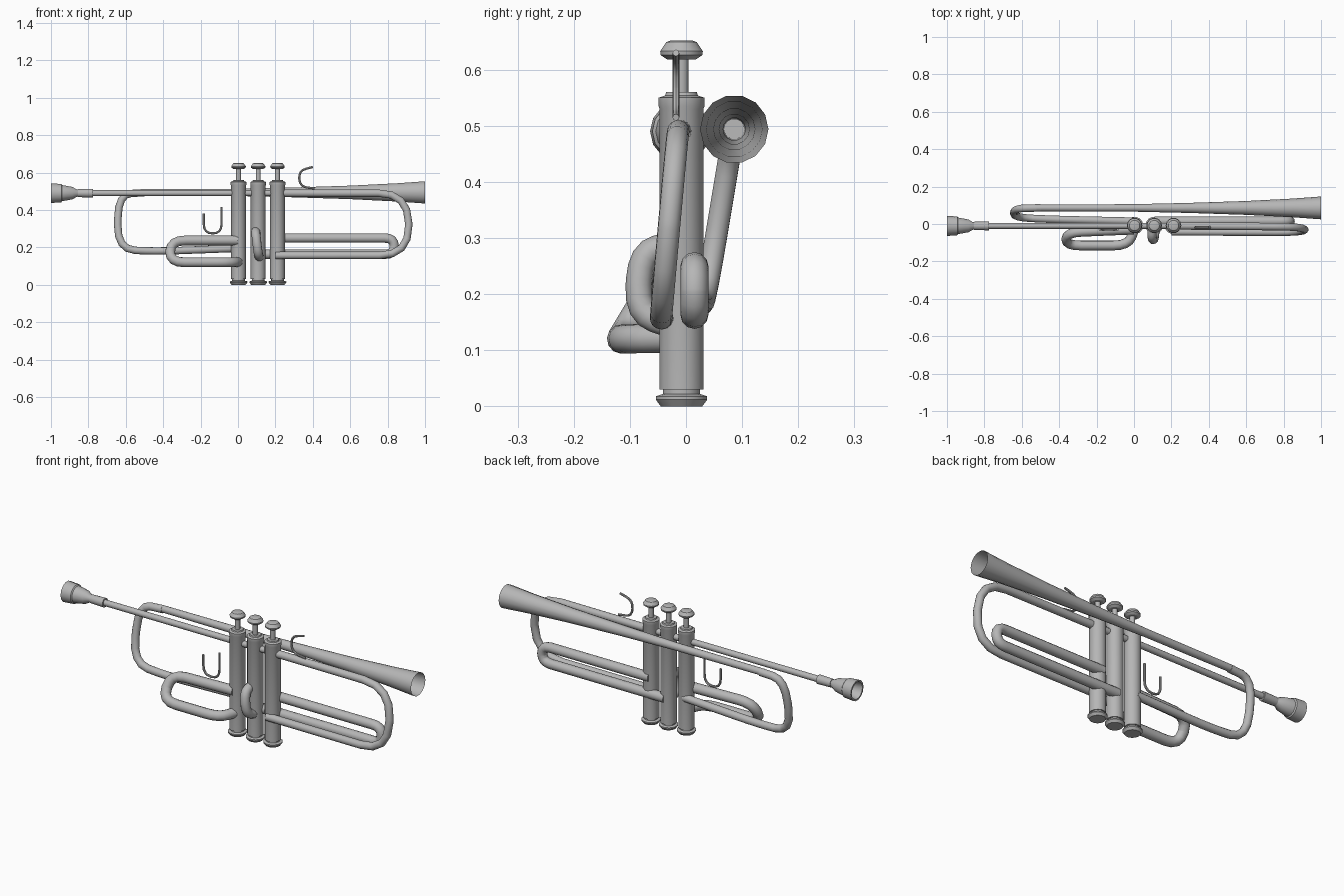
import bpy, bmesh, math
from mathutils import Vector

if "Cube" in bpy.data.objects:
    bpy.data.objects.remove(bpy.data.objects["Cube"])

metal = bpy.data.materials.new("silver_grey")
metal.use_nodes = True
GREY = (0.47, 0.47, 0.47, 1)
metal.diffuse_color = GREY
metal.node_tree.nodes["Principled BSDF"].inputs["Base Color"].default_value = GREY


def finish(obj, angle):
    """Assign the material and smooth the soft edges."""
    obj.data.materials.clear()
    obj.data.materials.append(metal)
    bpy.ops.object.select_all(action='DESELECT')
    obj.select_set(True)
    bpy.context.view_layer.objects.active = obj
    bpy.ops.object.shade_smooth_by_angle(angle=math.radians(angle))


def lathe(name, profile, origin, axis, sides=14, angle=32):
    """Revolve (distance, radius) pairs around the x or z axis."""
    bm = bmesh.new()
    rings = []
    for d, r in profile:
        ring = []
        for i in range(sides):
            a = math.tau * i / sides
            u, v = r * math.cos(a), r * math.sin(a)
            p = Vector((d, u, v)) if axis == 'x' else Vector((u, v, d))
            ring.append(bm.verts.new(p + Vector(origin)))
        rings.append(ring)
    for a, b in zip(rings, rings[1:]):
        for i in range(sides):
            j = (i + 1) % sides
            bm.faces.new((a[i], a[j], b[j], b[i]))
    bmesh.ops.remove_doubles(bm, verts=bm.verts, dist=0.0002)
    bmesh.ops.recalc_face_normals(bm, faces=bm.faces)
    mesh = bpy.data.meshes.new(name)
    bm.to_mesh(mesh)
    bm.free()
    obj = bpy.data.objects.new(name, mesh)
    bpy.context.collection.objects.link(obj)
    finish(obj, angle)


def rounded(points, reach, steps=4):
    """Replace each inner corner of a path by a short curve."""
    pts = [Vector(p) for p in points]
    out = [pts[0]]
    for a, b, c in zip(pts, pts[1:], pts[2:]):
        p = b + (a - b).normalized() * min(reach, (a - b).length * 0.49)
        q = b + (c - b).normalized() * min(reach, (c - b).length * 0.49)
        for i in range(steps + 1):
            t = i / steps
            out.append(p * (1 - t) ** 2 + b * 2 * t * (1 - t) + q * t * t)
    return out + [pts[-1]]


def tube(name, points, radius, reach=0.05, res=4):
    """Sweep a round section along a rounded path."""
    path = rounded(points, reach)
    curve = bpy.data.curves.new(name, 'CURVE')
    curve.dimensions = '3D'
    curve.bevel_depth = radius
    curve.bevel_resolution = res
    curve.use_fill_caps = True
    spline = curve.splines.new('POLY')
    spline.points.add(len(path) - 1)
    for sp, p in zip(spline.points, path):
        sp.co = (*p, 1)
    obj = bpy.data.objects.new(name, curve)
    bpy.context.collection.objects.link(obj)
    bpy.ops.object.select_all(action='DESELECT')
    obj.select_set(True)
    bpy.context.view_layer.objects.active = obj
    bpy.ops.object.convert(target='MESH')
    finish(bpy.context.view_layer.objects.active, 35)


PIPE_Y, PIPE_Z = -0.01, 0.49

# Mouthpiece with a hollow cup, and its receiver
lathe("mouthpiece", [(-0.9, 0), (-0.93, 0.02), (-0.965, 0.038), (-1, 0.045),
                     (-1, 0.054), (-0.945, 0.05), (-0.94, 0.044), (-0.885, 0.034),
                     (-0.865, 0.022), (-0.84, 0.014)], (0, PIPE_Y, PIPE_Z), 'x')
lathe("receiver", [(-0.855, 0), (-0.855, 0.022), (-0.775, 0.024), (-0.775, 0)],
      (0, PIPE_Y, PIPE_Z), 'x')

# Lead pipe and the large front bow
tube("lead_pipe", [(-0.8, PIPE_Y, PIPE_Z), (0.3, PIPE_Y, PIPE_Z)], 0.016)
tube("front_bow", [(0.2, PIPE_Y, PIPE_Z), (0.91, -0.015, PIPE_Z),
                   (0.915, -0.045, 0.157), (0.2, -0.042, 0.157)], 0.02, 0.16, 5)

# Flared bell, open at the end, with the rear bow
lathe("bell", [(-0.52, 0.018), (0, 0.02), (0.3, 0.027), (0.6, 0.037),
               (0.85, 0.05), (1, 0.061)], (0, 0.086, 0.494), 'x')
tube("rear_bow", [(-0.5, 0.086, 0.492), (-0.64, 0.084, 0.485), (-0.645, 0.035, 0.19),
                  (-0.45, 0.025, 0.178), (0, 0.015, 0.195)], 0.02, 0.13, 5)

# Three valves: casing with caps, stem and button
for n, x in enumerate((0.003, 0.108, 0.211), 1):
    at = (x, -0.008, 0)
    lathe(f"valve_casing_{n}", [(0, 0), (0, 0.038), (0.012, 0.047), (0.018, 0.047),
                                (0.022, 0.034), (0.03, 0.034), (0.03, 0.04),
                                (0.53, 0.04), (0.535, 0.042), (0.55, 0.042),
                                (0.554, 0.03), (0.56, 0.028), (0.56, 0)], at, 'z')
    lathe(f"valve_stem_{n}", [(0.55, 0.013), (0.63, 0.013)], at, 'z', 10, 40)
    lathe(f"valve_button_{n}", [(0.618, 0), (0.618, 0.026), (0.626, 0.038),
                                (0.633, 0.039), (0.649, 0.028), (0.652, 0.02),
                                (0.652, 0)], at, 'z')

# Main slide on the front side of the valves
tube("main_slide", [(0.2, 0.015, 0.25), (0.835, 0.015, 0.25),
                    (0.835, 0.015, 0.163), (0.11, 0.015, 0.163)], 0.025, 0.05)

# Slide that loops out of the middle valve
tube("middle_slide", [(0.095, -0.02, 0.288), (0.095, -0.08, 0.275),
                      (0.108, -0.087, 0.165), (0.115, -0.02, 0.143)], 0.024, 0.05)

# Slanted slide of the rear valve
tube("rear_slide", [(0, -0.03, 0.237), (-0.36, -0.045, 0.237), (-0.365, -0.115, 0.12),
                    (-0.03, -0.115, 0.12), (0.005, -0.02, 0.122)], 0.026, 0.08)

# Thin finger hooks
tube("finger_hook", [(0.41, -0.018, 0.515), (0.33, -0.018, 0.525),
                     (0.325, -0.018, 0.61), (0.4, -0.018, 0.63)], 0.006, 0.05, 2)
tube("thumb_hook", [(-0.183, -0.03, 0.38), (-0.183, -0.03, 0.275),
                    (-0.088, -0.03, 0.275), (-0.088, -0.03, 0.415)], 0.006, 0.05, 2)
